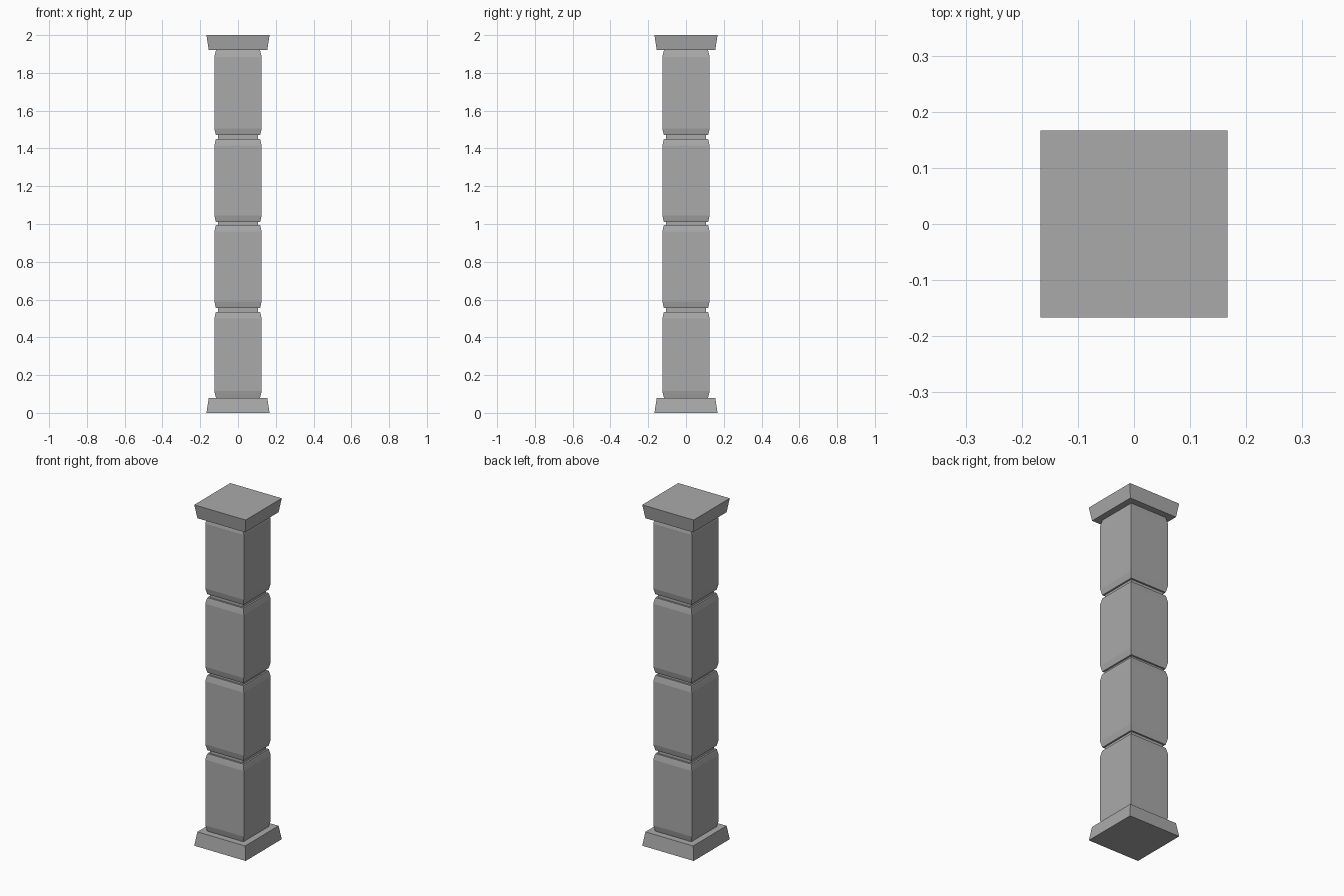
import bpy
import bmesh

cube = bpy.data.objects.get("Cube")
if cube:
    bpy.data.objects.remove(cube, do_unlink=True)

stone = bpy.data.materials.new("grey_stone")
stone.use_nodes = True
GREY = (0.4, 0.4, 0.4, 1)
stone.diffuse_color = GREY
stone.node_tree.nodes["Principled BSDF"].inputs["Base Color"].default_value = GREY


def square_stack(name, profile):
    """Closed square solid lofted through (half width, height) pairs."""
    bm = bmesh.new()
    rings = [[bm.verts.new((sx * w, sy * w, z))
              for sx, sy in ((-1, -1), (1, -1), (1, 1), (-1, 1))]
             for w, z in profile]
    for low, high in zip(rings, rings[1:]):
        for i in range(4):
            j = (i + 1) % 4
            bm.faces.new((low[i], low[j], high[j], high[i]))
    bm.faces.new(rings[0][::-1])
    bm.faces.new(rings[-1])
    mesh = bpy.data.meshes.new(name)
    bm.to_mesh(mesh)
    bm.free()
    mesh.materials.append(stone)
    obj = bpy.data.objects.new(name, mesh)
    bpy.context.collection.objects.link(obj)
    return obj


# Tapered plinth and matching flared capital
square_stack("base_plinth", [(0.167, 0), (0.155, 0.08)])
square_stack("top_capital", [(0.155, 1.92), (0.167, 2)])

# Four shaft blocks with chamfered ends
blocks = [(0.08, 0.535), (0.555, 0.995), (1.01, 1.45), (1.47, 1.92)]
for n, (low, high) in enumerate(blocks, 1):
    square_stack(f"shaft_block_{n}", [
        (0.117, low), (0.12, low + 0.012), (0.125, low + 0.035),
        (0.125, high - 0.035), (0.12, high - 0.012), (0.117, high)])

# Recessed joints between neighbouring blocks
for n, (below, above) in enumerate(zip(blocks, blocks[1:]), 1):
    square_stack(f"recessed_joint_{n}", [(0.107, below[1]), (0.107, above[0])])
